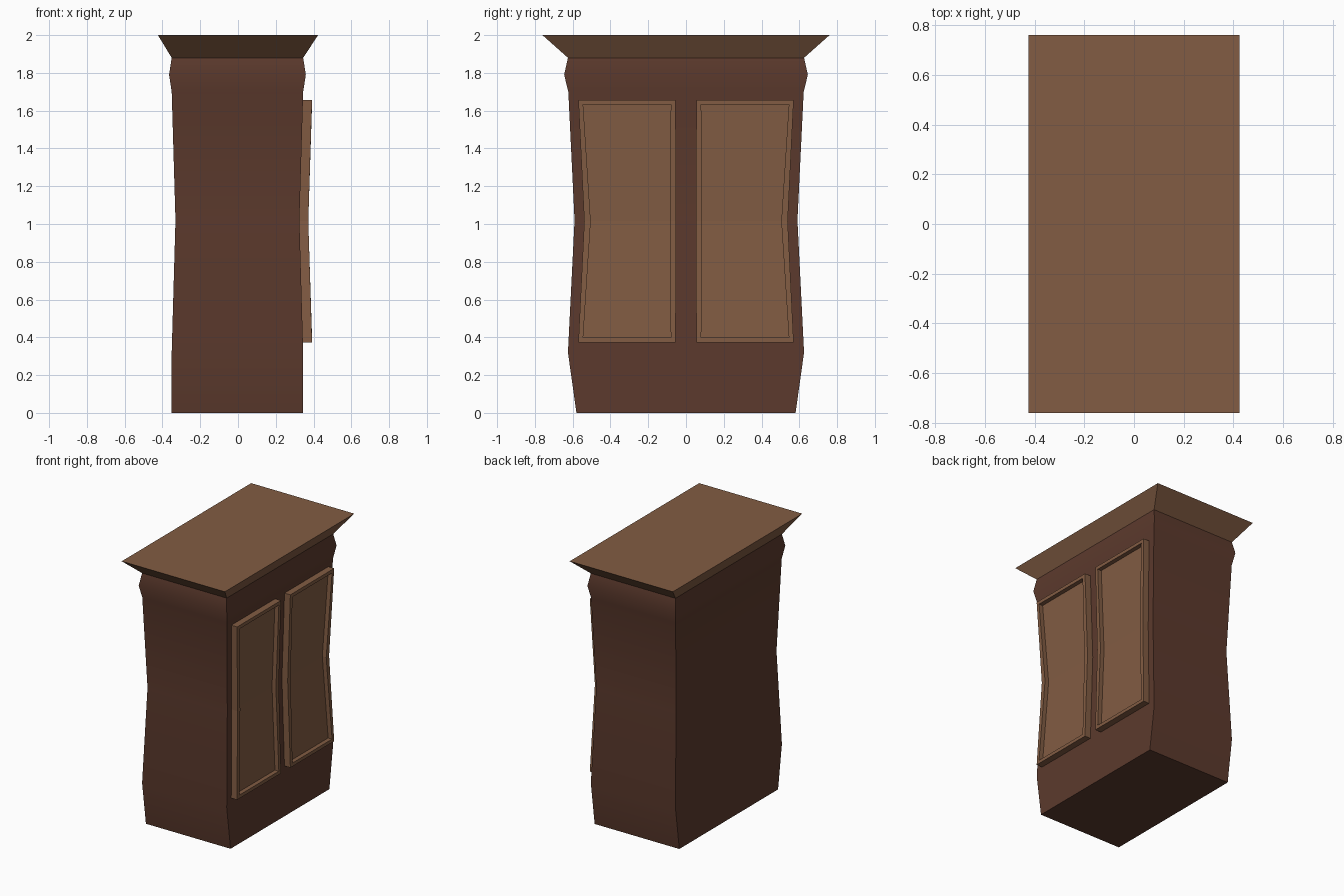
import bpy, bmesh
from mathutils import Vector

cube = bpy.data.objects.get("Cube")
if cube:
    bpy.data.objects.remove(cube, do_unlink=True)


def material(name, rgb):
    m = bpy.data.materials.new(name)
    m.use_nodes = True
    m.diffuse_color = (*rgb, 1)
    m.node_tree.nodes["Principled BSDF"].inputs["Base Color"].default_value = (*rgb, 1)
    return m


dark_wood = material("dark wood", (0.107, 0.042, 0.026))
light_wood = material("light wood", (0.223, 0.107, 0.056))


def finish(name, bm, mat, smooth=None):
    bmesh.ops.recalc_face_normals(bm, faces=bm.faces)
    mesh = bpy.data.meshes.new(name)
    bm.to_mesh(mesh)
    bm.free()
    mesh.materials.append(mat)
    ob = bpy.data.objects.new(name, mesh)
    bpy.context.collection.objects.link(ob)
    if smooth:
        bpy.ops.object.select_all(action='DESELECT')
        ob.select_set(True)
        bpy.context.view_layer.objects.active = ob
        bpy.ops.object.shade_smooth_by_angle(angle=smooth)
    return ob


def loft(name, levels, mat, smooth=None):
    """Stack of rectangles given as (z, half width, half depth, centre x)."""
    bm = bmesh.new()
    rings = [[bm.verts.new((cx + sx * hx, sy * hy, z))
              for sx, sy in ((-1, -1), (1, -1), (1, 1), (-1, 1))]
             for z, hx, hy, cx in levels]
    for a, b in zip(rings, rings[1:]):
        for i in range(4):
            j = (i + 1) % 4
            bm.faces.new((a[i], a[j], b[j], b[i]))
    bm.faces.new(rings[0])
    bm.faces.new(rings[-1])
    return finish(name, bm, mat, smooth)


# Pinched cabinet body with a flared band under the top
loft("cabinet_body", [
    (0, 0.348, 0.58, -0.003), (0.32, 0.348, 0.625, -0.003),
    (1.02, 0.328, 0.59, -0.003), (1.70, 0.348, 0.623, -0.003),
    (1.79, 0.362, 0.645, -0.003), (1.88, 0.348, 0.625, -0.003)],
    dark_wood, 0.7)

# Flaring top board
loft("cabinet_top", [(1.88, 0.348, 0.625, -0.003), (2.0, 0.424, 0.76, 0)], light_wood)


def door(name, side):
    """Framed panel door, recessed and pinched at mid height like the body."""
    mid = 1.015
    size, centre = Vector((0.07, 0.515, 1.285)), Vector((0.357, side * 0.3125, mid))
    bm = bmesh.new()
    bmesh.ops.create_cube(bm, size=1)
    for v in bm.verts:
        v.co = Vector(a * b for a, b in zip(v.co, size)) + centre
    bmesh.ops.bisect_plane(bm, geom=bm.verts[:] + bm.edges[:] + bm.faces[:],
                           plane_co=(0, 0, mid), plane_no=(0, 0, 1))
    bm.normal_update()
    front = [f for f in bm.faces if f.normal.x > 0.9]
    bmesh.ops.inset_region(bm, faces=front, thickness=0.036)
    bmesh.ops.inset_region(bm, faces=front, thickness=0)
    for v in {v for f in front for v in f.verts}:
        v.co.x -= 0.032
    for v in bm.verts:
        if abs(v.co.z - mid) < 0.01:
            v.co.x -= 0.02
            v.co.y *= 0.945
    finish(name, bm, light_wood)


for name, side in (("front_door", -1), ("back_door", 1)):
    door(name, side)
